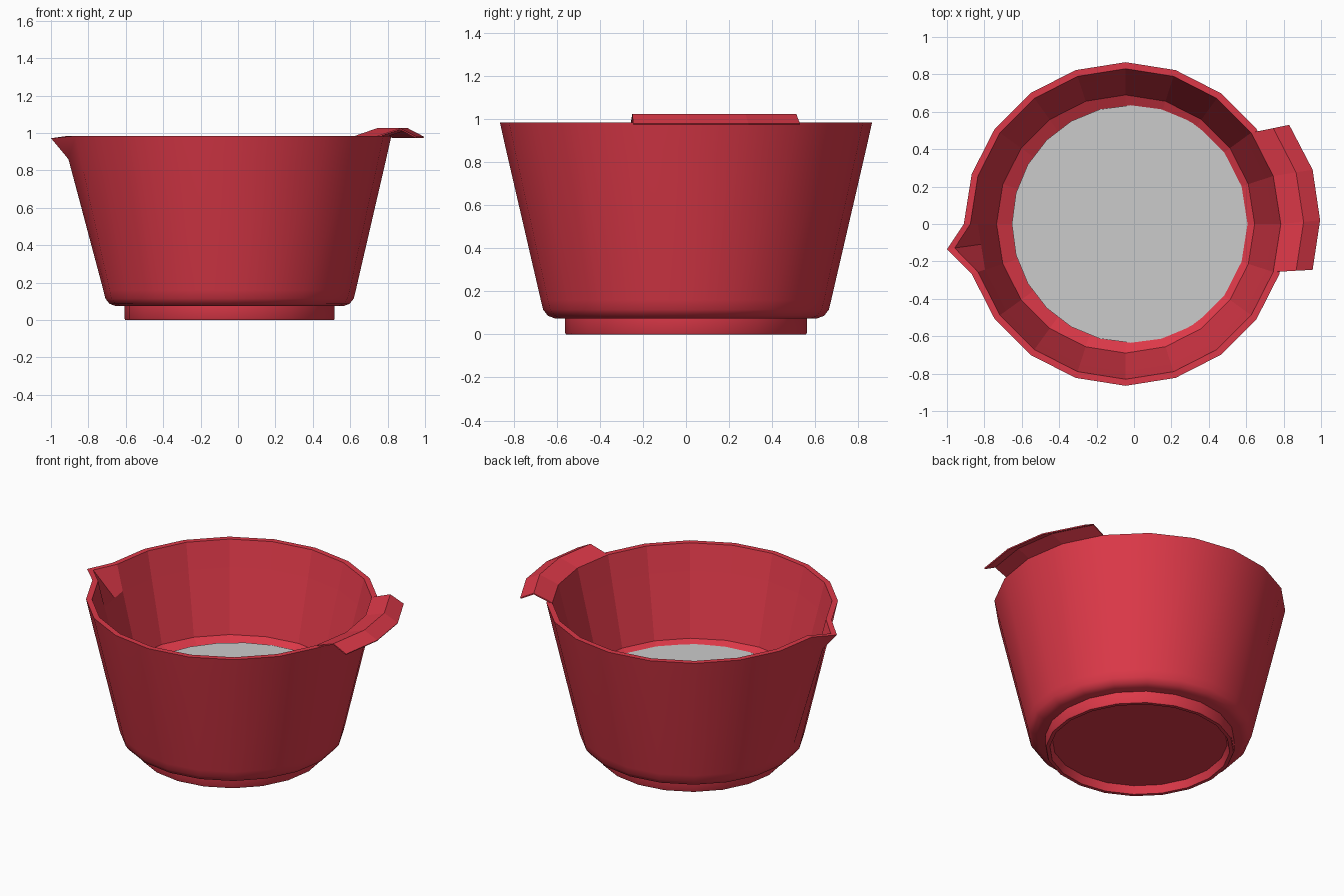
import bpy, bmesh
from math import cos, sin, radians
from mathutils import Vector

if "Cube" in bpy.data.objects:
    bpy.data.objects.remove(bpy.data.objects["Cube"])

CX = -0.045          # bowl axis
SPOUT = 188          # spout direction in degrees
RIM_Z = 0.985

red = bpy.data.materials.new("red_plastic")
red.diffuse_color = (0.72, 0.04, 0.065, 1)
red.use_nodes = True
red.node_tree.nodes["Principled BSDF"].inputs["Base Color"].default_value = red.diffuse_color


def polar(r, deg, z):
    return Vector((CX + r * cos(radians(deg)), r * sin(radians(deg)), z))


def finish(name, bm, mat=None, smooth=None):
    bmesh.ops.recalc_face_normals(bm, faces=bm.faces)
    me = bpy.data.meshes.new(name)
    bm.to_mesh(me)
    bm.free()
    if smooth is not None:
        me.set_sharp_from_angle(angle=radians(32))
    for p in me.polygons:
        p.use_smooth = smooth is not None and smooth(p)
    if mat:
        me.materials.append(mat)
    ob = bpy.data.objects.new(name, me)
    bpy.context.collection.objects.link(ob)
    return ob


def lathe(name, profile, spout={}, smooth=None):
    """Revolve (r, z) points in 20 sides; spout overrides points of one extra column."""
    angles = [18 * i for i in range(20)]
    if spout:
        angles.append(SPOUT)
        angles.sort()
    bm = bmesh.new()
    rings = []
    for i, (r, z) in enumerate(profile):
        if r == 0:
            rings.append([bm.verts.new(polar(0, 0, z))] * len(angles))
            continue
        ring = []
        for a in angles:
            rr, zz = r, z
            if a == SPOUT:
                rr, zz = spout.get(i, (r * cos(radians(9)) / cos(radians(1)), z))
            ring.append(bm.verts.new(polar(rr, a, zz)))
        rings.append(ring)
    n = len(angles)
    for lo, hi in zip(rings, rings[1:]):
        for j in range(n):
            k = (j + 1) % n
            quad = list(dict.fromkeys((lo[j], lo[k], hi[k], hi[j])))
            bm.faces.new(quad)
    return finish(name, bm, red, smooth)


# Foot ring with recessed underside
lathe("foot_ring",
      [(0, 0.05), (0.52, 0.05), (0.535, 0), (0.557, 0), (0.562, 0.008), (0.562, 0.08)],
      smooth=lambda p: True)

# Bowl: rounded outside, rim, faceted inside; the spout is a pulled-out column
outside = [(0, 0.075), (0.61, 0.075), (0.642, 0.087), (0.664, 0.115),
           (0.675, 0.16), (0.837, 0.86), (0.865, RIM_Z)]
inside = [(0.83, RIM_Z), (0.79, 0.82), (0.69, 0.425), (0.60, 0.38), (0, 0.38)]
faces_outside = 21 * (len(outside) - 1)
lathe("bowl", outside + inside,
      {5: (0.87, 0.86), 6: (0.964, 0.972), 7: (0.923, 0.974)},
      smooth=lambda p: p.index < faces_outside)

# Handle: bent lip following the rim
bm = bmesh.new()
tips = [(0.955, -0.245), (0.995, 0.02), (0.955, 0.29), (0.83, 0.53)]
cols = []
for a, (x, y) in zip((-18, 0, 18, 36), tips):
    start, tip = polar(0.83, a, RIM_Z), Vector((x, y, 0.98))
    ridge = start.lerp(tip, 0.58)
    ridge.z = 1.026
    cols.append([bm.verts.new(p) for p in (start, ridge, tip)])
for c, d in zip(cols, cols[1:]):
    for j in range(2):
        bm.faces.new((c[j], c[j + 1], d[j + 1], d[j]))
handle = finish("handle", bm, red)
if handle.data.polygons[0].normal.z < 0:
    handle.data.flip_normals()
thick = handle.modifiers.new("thickness", "SOLIDIFY")
thick.thickness = 0.008
thick.offset = -1

# Grey contents lying on the bowl floor
bm = bmesh.new()
bmesh.ops.create_circle(bm, cap_ends=True, segments=24, radius=0.635)
contents = finish("contents", bm)
contents.location = (-0.018, 0, 0.406)
